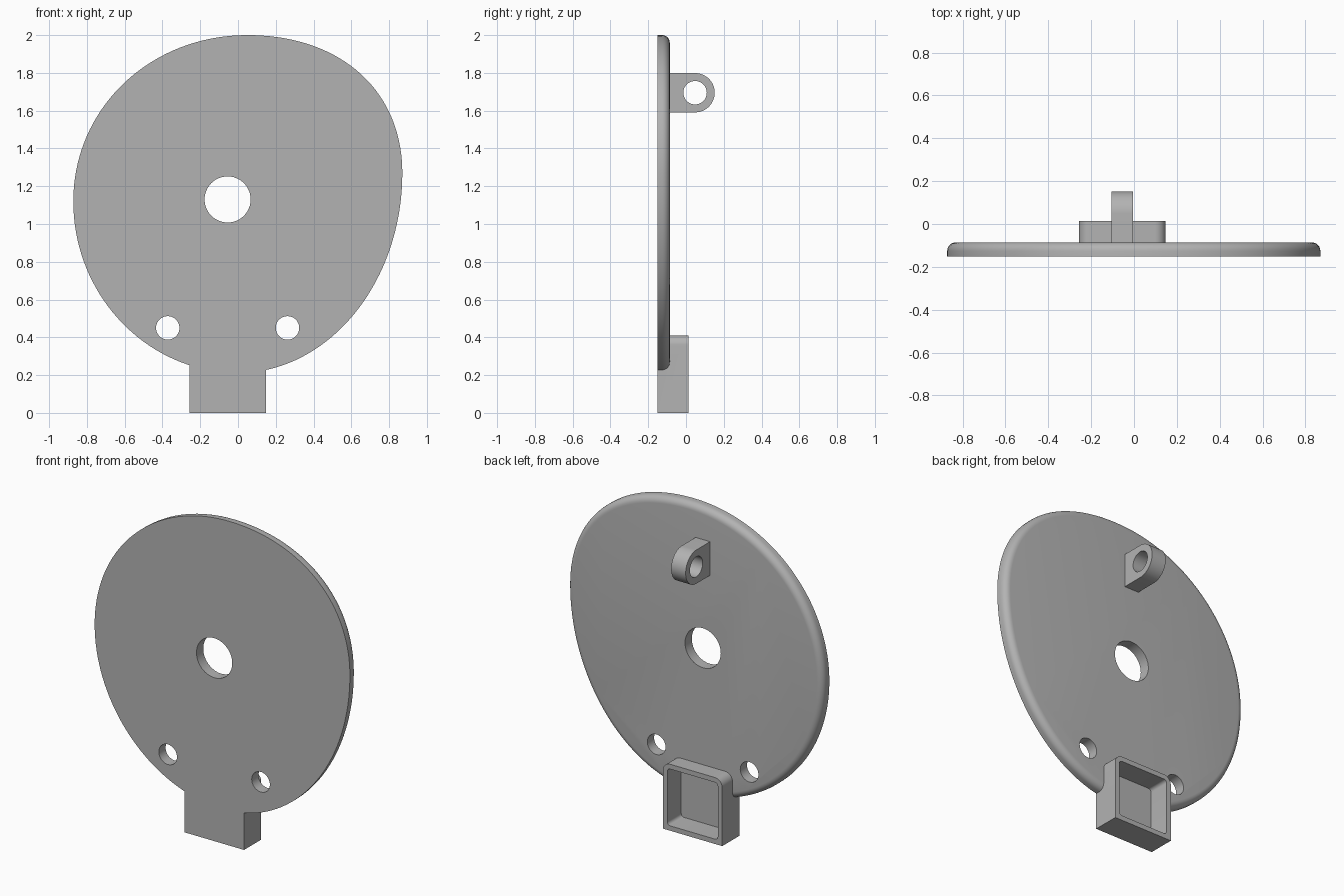
import bpy, bmesh, math
from mathutils import Vector
from mathutils.geometry import interpolate_bezier

if "Cube" in bpy.data.objects:
    bpy.data.objects.remove(bpy.data.objects["Cube"], do_unlink=True)

grey = bpy.data.materials.new("plain grey")
grey.use_nodes = True
grey.diffuse_color = (0.45, 0.45, 0.45, 1)
grey.node_tree.nodes["Principled BSDF"].inputs["Base Color"].default_value = (0.45, 0.45, 0.45, 1)

FRONT, PLATE_BACK, SOCKET_BACK = -0.152, -0.086, 0.014


def prism(name, outline, start, end, axis="y", rim=0.0):
    """Extrude a 2D outline along y (x, z points) or x (y, z points)."""
    place = (lambda p, d: (p[0], d, p[1])) if axis == "y" else (lambda p, d: (d, p[0], p[1]))
    bm = bmesh.new()
    near = [bm.verts.new(place(p, start)) for p in outline]
    far = [bm.verts.new(place(p, end)) for p in outline]
    bm.faces.new(near)
    back = bm.faces.new(far)
    n = len(outline)
    for i in range(n):
        j = (i + 1) % n
        bm.faces.new((near[i], near[j], far[j], far[i]))
    bmesh.ops.recalc_face_normals(bm, faces=bm.faces)
    if rim:
        bmesh.ops.bevel(bm, geom=list(back.edges), offset=rim, segments=6,
                        profile=0.5, affect="EDGES")
    mesh = bpy.data.meshes.new(name)
    bm.to_mesh(mesh)
    bm.free()
    mesh.materials.append(grey)
    obj = bpy.data.objects.new(name, mesh)
    bpy.context.collection.objects.link(obj)
    return obj


def arc(cx, cz, r, a0=0, a1=360, steps=48):
    angles = [math.radians(a0 + (a1 - a0) * i / steps) for i in range(steps + 1)]
    points = [(cx + r * math.cos(a), cz + r * math.sin(a)) for a in angles]
    return points[:-1] if a1 - a0 == 360 else points


def combine(target, tool, operation):
    mod = target.modifiers.new("combine", "BOOLEAN")
    mod.object, mod.operation, mod.solver = tool, operation, "EXACT"
    bpy.context.view_layer.objects.active = target
    bpy.ops.object.modifier_apply(modifier=mod.name)
    bpy.data.objects.remove(tool, do_unlink=True)


def smooth(obj):
    bpy.ops.object.select_all(action="DESELECT")
    obj.select_set(True)
    bpy.context.view_layer.objects.active = obj
    bpy.ops.object.shade_smooth_by_angle(angle=math.radians(30))


# Lopsided round plate: four curve quarters, with the rear rim rounded
left, top = Vector((-0.872, 1.12)), Vector((0.05, 2.0))
right, bottom = Vector((0.87, 1.27)), Vector((0.0, 0.212))
quarters = [(left, top, True, 0.56), (top, right, False, 0.6),
            (right, bottom, True, 0.55), (bottom, left, False, 0.55)]
outline = []
for a, b, upright, k in quarters:
    span = b - a
    across, rise = Vector((span.x * k, 0)), Vector((0, span.y * k))
    h1, h2 = (a + rise, b - across) if upright else (a + across, b - rise)
    outline += [tuple(p[:2]) for p in interpolate_bezier(a, h1, h2, b, 37)[:-1]]
plate = prism("plate", outline, FRONT, PLATE_BACK, rim=0.04)

# Socket block at the foot, with rounded upper corners
x0, x1, height, r, wall = -0.257, 0.148, 0.41, 0.05, 0.03
block = [(x0, 0), (x1, 0)] + arc(x1 - r, height - r, r, 0, 90, 10) \
    + arc(x0 + r, height - r, r, 90, 180, 10)
combine(plate, prism("socket_block", block, FRONT, SOCKET_BACK), "UNION")

# Socket pocket, open to the rear
pocket = []
for i, (cx, cz) in enumerate([(x1 - 0.05, height - 0.05), (x0 + 0.05, height - 0.05),
                              (x0 + 0.05, 0.05), (x1 - 0.05, 0.05)]):
    pocket += arc(cx, cz, 0.05 - wall, 90 * i, 90 * i + 90, 5)
combine(plate, prism("socket_pocket", pocket, FRONT + wall, SOCKET_BACK + 0.1), "DIFFERENCE")

# Centre hole and two lower holes
for cx, cz, radius in [(-0.055, 1.13, 0.122), (-0.372, 0.45, 0.062), (0.262, 0.45, 0.062)]:
    combine(plate, prism("hole", arc(cx, cz, radius), -0.3, 0.1), "DIFFERENCE")
smooth(plate)

# Hanging lug with a cross hole
ly, lz, lr = 0.048, 1.695, 0.104
side = [(PLATE_BACK - 0.01, lz - lr)] + arc(ly, lz, lr, -90, 90, 32) + [(PLATE_BACK - 0.01, lz + lr)]
lug = prism("hanging_lug", side, -0.104, -0.005, axis="x")
combine(lug, prism("lug_hole", arc(ly, lz, 0.062), -0.3, 0.2, axis="x"), "DIFFERENCE")
smooth(lug)
